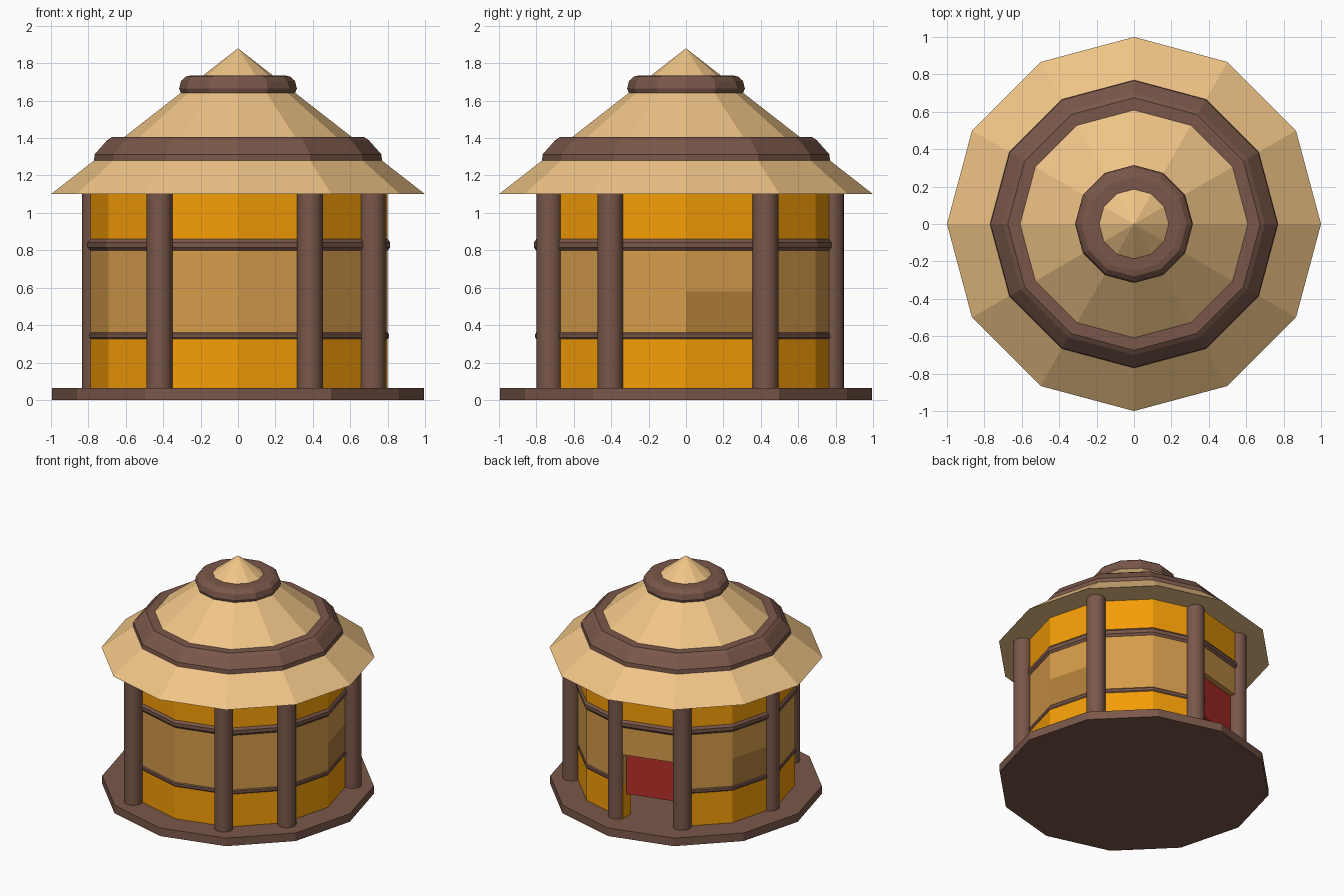
import bpy, bmesh, math

if "Cube" in bpy.data.objects:
    bpy.data.objects.remove(bpy.data.objects["Cube"])

SIDES = 12
DOOR = 3             # wall facet between 90 and 120 degrees
WINDOWS = (0, 5)


def material(name, rgb):
    m = bpy.data.materials.new(name)
    m.diffuse_color = [(c / 255) ** 2.2 for c in rgb] + [1]
    m.use_nodes = True
    m.node_tree.nodes["Principled BSDF"].inputs["Base Color"].default_value = m.diffuse_color
    return m


THATCH = material("thatch", (240, 196, 134))
WOOD = material("dark_wood", (121, 88, 75))
ORANGE = material("orange_wall", (245, 156, 16))
TAN = material("tan_wall", (212, 154, 76))
SHUTTER = material("window_tan", (176, 126, 60))
RED = material("red_curtain", (180, 50, 44))


def lathe(name, profile, mat, facets=range(SIDES)):
    """Turn a closed (radius, z) profile around z over the chosen facets."""
    bm = bmesh.new()
    facets = set(facets)
    columns = {}

    def column(i):
        i %= SIDES
        if i not in columns:
            a = 2 * math.pi * i / SIDES
            columns[i] = [bm.verts.new((r * math.cos(a), r * math.sin(a), z))
                          for r, z in profile]
        return columns[i]

    n = len(profile)
    for i in sorted(facets):
        a, b = column(i), column(i + 1)
        for k in range(n):
            j = (k + 1) % n
            if profile[k][0] or profile[j][0]:
                bm.faces.new((a[k], b[k], b[j], a[j]))
        if (i - 1) % SIDES not in facets:
            bm.faces.new(a)
        if (i + 1) % SIDES not in facets:
            bm.faces.new(b)
    bmesh.ops.remove_doubles(bm, verts=bm.verts, dist=1e-5)
    bmesh.ops.recalc_face_normals(bm, faces=bm.faces)
    mesh = bpy.data.meshes.new(name)
    bm.to_mesh(mesh)
    bm.free()
    mesh.materials.append(mat)
    ob = bpy.data.objects.new(name, mesh)
    bpy.context.collection.objects.link(ob)
    return ob


def slab(outer, inner, z0, z1):
    return [(outer, z0), (outer, z1), (inner, z1), (inner, z0)]


def without(*skip):
    return [i for i in range(SIDES) if i not in skip]


# Floor and roof
lathe("floor", [(0, 0), (0.995, 0), (0.995, 0.065), (0, 0.065)], WOOD)
lathe("roof", [(0, 1.10), (1.0, 1.10), (0, 1.88)], THATCH)

# Bands wrapped around the roof
lathe("lower_roof_band", [(0.62, 1.275), (0.77, 1.275), (0.767, 1.312), (0.70, 1.388),
                          (0.675, 1.405), (0.58, 1.405)], WOOD)
lathe("upper_roof_band", [(0.20, 1.64), (0.305, 1.64), (0.315, 1.665), (0.305, 1.705),
                          (0.28, 1.728), (0.25, 1.735), (0.17, 1.735)], WOOD)

# Wall panels: orange base, tan middle with window panels, orange top
lathe("lower_wall", slab(0.8, 0.7, 0.065, 0.34), ORANGE, without(DOOR))
lathe("middle_wall", slab(0.8, 0.7, 0.34, 0.58), TAN, without(DOOR, *WINDOWS))
lathe("window_panels", slab(0.8, 0.7, 0.34, 0.58), SHUTTER, WINDOWS)
lathe("lintel_wall", slab(0.8, 0.7, 0.58, 0.83), TAN)
lathe("upper_wall", slab(0.8, 0.7, 0.83, 1.10), ORANGE)

# Rails around the wall
lathe("lower_rail", [(0.78, 0.325), (0.80, 0.325), (0.806, 0.333), (0.806, 0.352),
                     (0.80, 0.36), (0.78, 0.36)], WOOD, without(DOOR))
lathe("upper_rail", [(0.78, 0.798), (0.80, 0.798), (0.814, 0.815), (0.814, 0.842),
                     (0.80, 0.86), (0.78, 0.86)], WOOD)

# Curtain hanging in the doorway
lathe("door_curtain", slab(0.76, 0.72, 0.25, 0.60), RED, [DOOR])

# Round posts, placed a little unevenly
POSTS = [(-0.42, -0.73), (0.385, -0.73), (0.72, -0.405), (0.72, 0.425),
         (0.07, 0.777), (-0.43, 0.66), (-0.765, 0.02)]
for i, (x, y) in enumerate(POSTS, 1):
    bpy.ops.mesh.primitive_cylinder_add(vertices=16, radius=0.069, depth=1.06,
                                        location=(x, y, 0.58))
    post = bpy.context.object
    post.name = f"post_{i}"
    post.data.materials.append(WOOD)
    bpy.ops.object.shade_smooth_by_angle(angle=math.radians(35))
